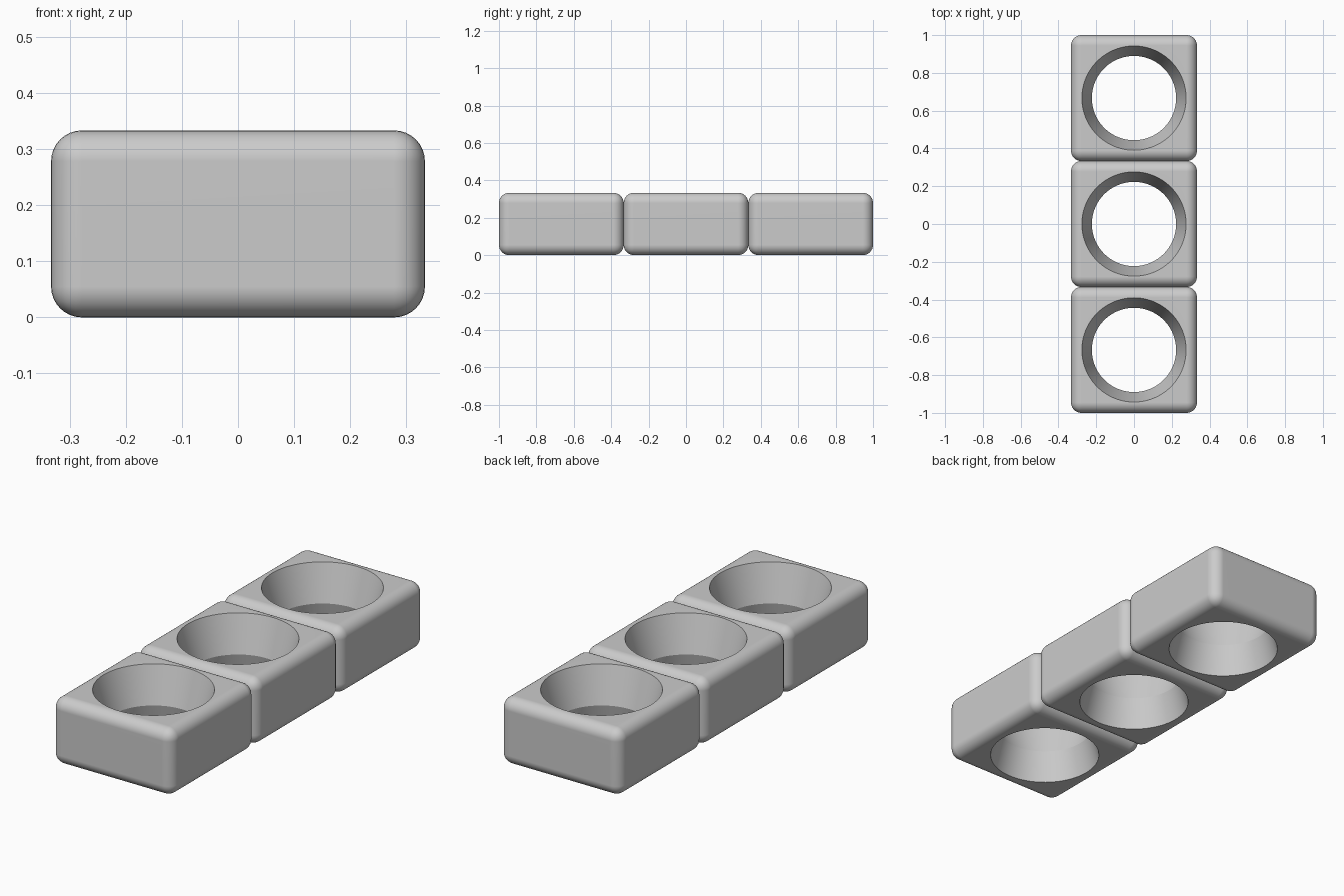
import bpy, bmesh, math

default = bpy.data.objects.get("Cube")
if default:
    bpy.data.objects.remove(default, do_unlink=True)

SIDE = 2 / 3
HEIGHT = 1 / 3
ROUND = 0.055
WAIST_Z = 0.15
# Hole outline (radius, height): two cones meeting at a narrow waist,
# continued a little past the block so the cut is clean
TOP_R, WAIST_R, BOTTOM_R = 0.276, 0.223, 0.26
OVER = 0.05
top_slope = (TOP_R - WAIST_R) / (HEIGHT - WAIST_Z)
bottom_slope = (BOTTOM_R - WAIST_R) / WAIST_Z
HOLE = [(BOTTOM_R + OVER * bottom_slope, -OVER),
        (WAIST_R, WAIST_Z),
        (TOP_R + OVER * top_slope, HEIGHT + OVER)]

grey = bpy.data.materials.new("plain grey")
grey.use_nodes = True
colour = (0.6, 0.6, 0.6, 1)
grey.diffuse_color = colour
grey.node_tree.nodes["Principled BSDF"].inputs["Base Color"].default_value = colour


def add_object(name, bm):
    bmesh.ops.recalc_face_normals(bm, faces=bm.faces)
    mesh = bpy.data.meshes.new(name)
    bm.to_mesh(mesh)
    bm.free()
    mesh.materials.append(grey)
    obj = bpy.data.objects.new(name, mesh)
    bpy.context.collection.objects.link(obj)
    return obj


def rounded_block(name):
    bm = bmesh.new()
    bmesh.ops.create_cube(bm, size=1)
    bmesh.ops.scale(bm, vec=(SIDE, SIDE, HEIGHT), verts=bm.verts)
    bmesh.ops.translate(bm, vec=(0, 0, HEIGHT / 2), verts=bm.verts)
    bmesh.ops.bevel(bm, geom=bm.edges[:], offset=ROUND, segments=8,
                    profile=0.5, affect='EDGES')
    return add_object(name, bm)


def lathe(name, profile, sides=96):
    bm = bmesh.new()
    rings = [[bm.verts.new((r * math.cos(math.tau * i / sides),
                            r * math.sin(math.tau * i / sides), z))
              for i in range(sides)] for r, z in profile]
    for low, high in zip(rings, rings[1:]):
        for i in range(sides):
            j = (i + 1) % sides
            bm.faces.new((low[i], low[j], high[j], high[i]))
    bm.faces.new(rings[0])
    bm.faces.new(rings[-1])
    return add_object(name, bm)


# One block with the flared hole cut through it
block = rounded_block("middle_block")
cutter = lathe("hole_cutter", HOLE)
cutter.hide_render = True
cut = block.modifiers.new("hole", 'BOOLEAN')
cut.operation = 'DIFFERENCE'
cut.solver = 'EXACT'
cut.object = cutter

bpy.ops.object.select_all(action='DESELECT')
block.select_set(True)
bpy.context.view_layer.objects.active = block
bpy.ops.object.modifier_apply(modifier=cut.name)
bpy.data.objects.remove(cutter, do_unlink=True)
bpy.ops.object.shade_smooth_by_angle(angle=math.radians(22))

# Neighbouring blocks share the same mesh, in a row along y
row = [block]
for name, y in (("front_block", -SIDE), ("back_block", SIDE)):
    copy = bpy.data.objects.new(name, block.data)
    copy.location.y = y
    bpy.context.collection.objects.link(copy)
    row.append(copy)

# Keep the large flat faces evenly shaded next to the rounded edges
for obj in row:
    weighted = obj.modifiers.new("flat_face_normals", 'WEIGHTED_NORMAL')
    weighted.keep_sharp = True
